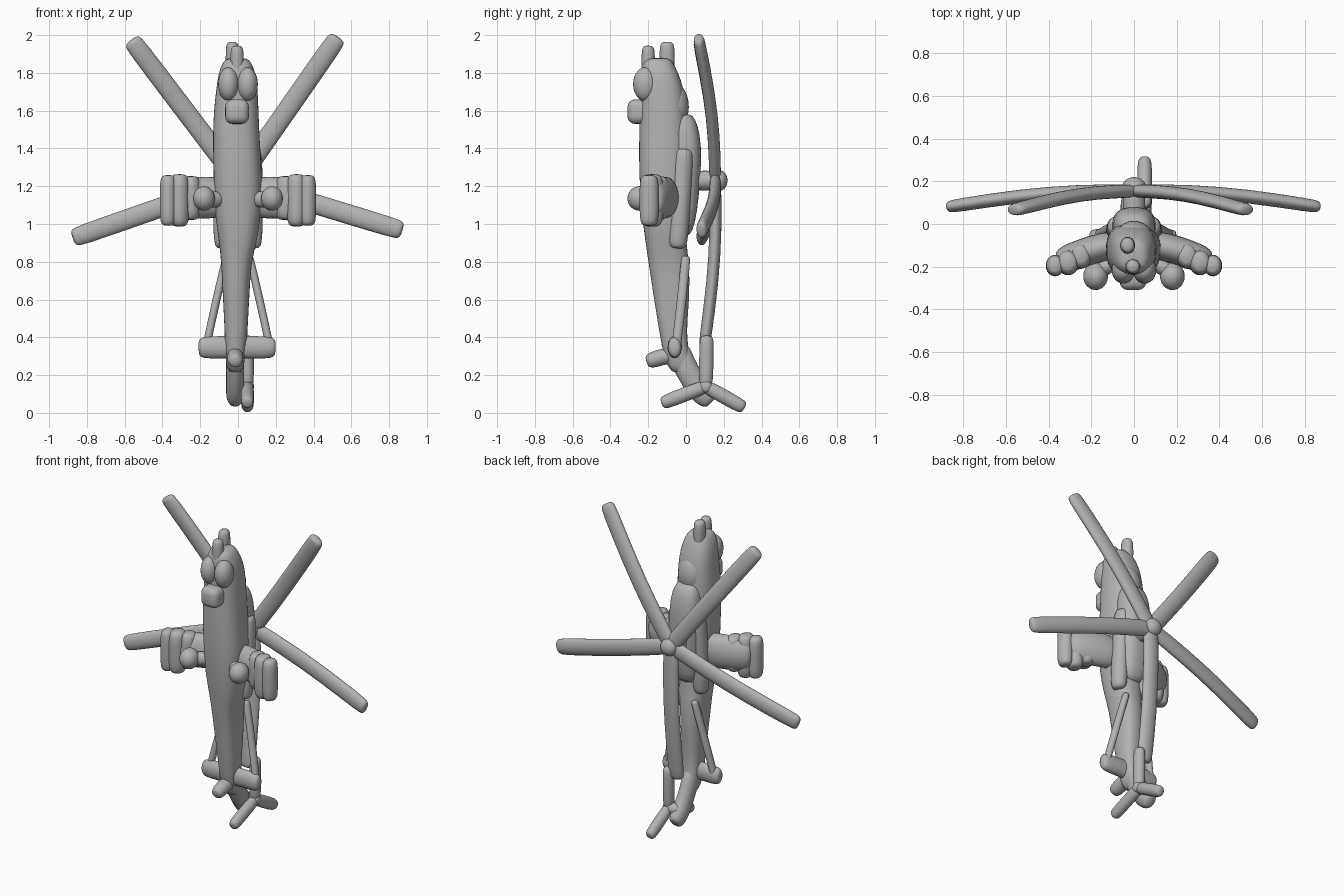
import bpy, bmesh, math
from mathutils import Vector

if "Cube" in bpy.data.objects:
    bpy.data.objects.remove(bpy.data.objects["Cube"])

grey = bpy.data.materials.new("plain grey")
grey.use_nodes = True
GREY = (0.45, 0.45, 0.45, 1)
grey.diffuse_color = GREY
grey.node_tree.nodes["Principled BSDF"].inputs["Base Color"].default_value = GREY


def finish(bm, name, levels=0):
    bmesh.ops.recalc_face_normals(bm, faces=bm.faces)
    mesh = bpy.data.meshes.new(name)
    bm.to_mesh(mesh)
    bm.free()
    mesh.materials.append(grey)
    for p in mesh.polygons:
        p.use_smooth = True
    ob = bpy.data.objects.new(name, mesh)
    bpy.context.collection.objects.link(ob)
    if levels:
        mod = ob.modifiers.new("Subdivision", 'SUBSURF')
        mod.levels = mod.render_levels = levels
    return ob


def bridge(bm, rings):
    for a, b in zip(rings, rings[1:]):
        n = len(a)
        for i in range(n):
            bm.faces.new((a[i], a[(i + 1) % n], b[(i + 1) % n], b[i]))
    bm.faces.new(rings[0])
    bm.faces.new(rings[-1])


def loft(name, sections, power=0.8, n=20):
    """Rounded rings along z: (z, centre x, half width, y min, y max)."""
    bm = bmesh.new()
    rings = []
    for z, cx, w, y0, y1 in sections:
        ring = []
        for i in range(n):
            t = math.tau * i / n
            c, s = math.cos(t), math.sin(t)
            x = cx + w * math.copysign(abs(c) ** power, c)
            y = (y0 + y1) / 2 + (y1 - y0) / 2 * math.copysign(abs(s) ** power, s)
            ring.append(bm.verts.new((x, y, z)))
        rings.append(ring)
    bridge(bm, rings)
    return finish(bm, name, 1)


def bar(name, path, wide, thick, flat=(0, 1, 0), n=12):
    """Round-ended bar along a path; thickness runs along the flat direction."""
    pts = [Vector(p) for p in path]
    stations = []
    d0, d1 = (pts[1] - pts[0]).normalized(), (pts[-1] - pts[-2]).normalized()
    r = min(wide, thick)
    for f, k in ((0, .55), (.3, .85)):
        stations.append((pts[0] + d0 * r * f, d0, k))
    for i in range(len(pts)):
        d = (pts[min(i + 1, len(pts) - 1)] - pts[max(i - 1, 0)]).normalized()
        shift = d0 * r if i == 0 else -d1 * r if i == len(pts) - 1 else Vector()
        stations.append((pts[i] + shift, d, 1))
    for f, k in ((.3, .85), (0, .55)):
        stations.append((pts[-1] - d1 * r * f, d1, k))
    bm = bmesh.new()
    rings = []
    for p, d, k in stations:
        side = d.cross(Vector(flat)).normalized()
        up = side.cross(d)
        rings.append([bm.verts.new(p + side * wide * k * math.cos(math.tau * i / n)
                                   + up * thick * k * math.sin(math.tau * i / n))
                      for i in range(n)])
    bridge(bm, rings)
    return finish(bm, name, 1)


def ball(name, loc, size):
    bm = bmesh.new()
    bmesh.ops.create_uvsphere(bm, u_segments=24, v_segments=14, radius=1)
    for v in bm.verts:
        v.co = Vector(loc) + v.co * Vector(size)
    return finish(bm, name)


def block(name, loc, size, bevel):
    bm = bmesh.new()
    bmesh.ops.create_cube(bm, size=2)
    for v in bm.verts:
        v.co = Vector(loc) + v.co * Vector(size)
    ob = finish(bm, name)
    mod = ob.modifiers.new("Bevel", 'BEVEL')
    mod.width, mod.segments = bevel, 4
    return ob


# Hull and tail boom, standing on the tail
loft("fuselage", [
    (0.20, -.015, .04, -.08, .05), (0.30, -.015, .055, -.12, .02),
    (0.42, -.01, .06, -.14, .0), (0.60, -.01, .07, -.17, .02),
    (0.80, -.01, .08, -.20, .02), (0.90, 0, .10, -.215, .0),
    (1.05, 0, .125, -.235, .0), (1.25, 0, .13, -.25, .01),
    (1.45, -.01, .125, -.25, .01), (1.60, -.01, .12, -.245, .0),
    (1.72, -.005, .11, -.24, -.01), (1.80, -.005, .10, -.24, -.04),
    (1.86, -.005, .075, -.23, -.07), (1.88, -.005, .05, -.2, -.09)])

# Engine housing and exhausts
loft("engine_housing", [
    (0.93, 0, .05, -.06, .02), (1.0, 0, .085, -.08, .05), (1.15, 0, .10, -.1, .07),
    (1.35, 0, .105, -.1, .085), (1.48, 0, .10, -.1, .075), (1.56, 0, .08, -.1, .05),
    (1.585, 0, .05, -.08, .02)])
ball("cabin_roof", (0, -.07, 1.62), (.09, .085, .13))
for s, side in ((-1, "right"), (1, "left")):
    bar(side + "_engine", [(.08 * s, -.045, .87), (.085 * s, -.03, 1.1), (.08 * s, -.01, 1.4)],
        .05, .055)
    ball(side + "_cheek", (.05 * s, -.215, 1.74), (.055, .065, .09))

    # Stub wing, pods and landing wheel
    bar(side + "_wing", [(.05 * s, -.09, 1.14), (.18 * s, -.115, 1.14), (.36 * s, -.18, 1.13)],
        .115, .07)
    for x, y, low, high, r in ((.25, -.15, 1.02, 1.255, .055), (.31, -.18, .985, 1.265, .055),
                               (.37, -.195, .99, 1.26, .046)):
        bar(side + "_pod", [(x * s, y, low), (x * s, y, 1.13), (x * s, y, high)], r, r * 1.15)
    ball(side + "_wheel", (.18 * s, -.245, 1.135), (.058, .065, .065))
    bar(side + "_wheel_leg", [(.08 * s, -.17, 1.13), (.18 * s, -.23, 1.13)], .045, .04)

    # Tail brace
    bar(side + "_tail_brace", [(.06 * s, .0, .83), (.11 * s, -.02, .62), (.175 * s, -.055, .32)],
        .022, .026)

# Nose details
bar("front_nose_probe", [(-.005, -.2, 1.78), (-.005, -.2, 1.945)], .037, .037)
bar("rear_nose_probe", [(-.03, -.1, 1.78), (-.03, -.1, 1.965)], .037, .042)
block("chin_turret", (-.005, -.25, 1.595), (.063, .06, .065), .04)

# Tail plane, tail wheel and fin
bar("tail_plane", [(-.21, -.06, .345), (0, -.06, .35), (.2, -.06, .345)], .062, .04)
bar("tail_wheel", [(-.015, -.05, .31), (-.015, -.13, .295), (-.015, -.21, .27)], .045, .045,
    (0, 0, 1))
bar("tail_fin", [(-.015, -.05, .36), (-.015, .0, .23), (-.015, .07, .12), (-.015, .14, .06)],
    .065, .05, (1, 0, 0))

# Main rotor
hub = Vector((0, .175, 1.23))
bar("rotor_mast", [(0, .0, 1.23), (0, .2, 1.23)], .055, .055, (0, 0, 1))
ball("rotor_hub", hub, (.055, .045, .055))
for x, y, z in ((.53, .065, 1.99), (-.565, .065, 1.975), (.87, .08, .965), (-.875, .08, .925),
                (.0, .095, .34)):
    tip = Vector((x, y, z))
    path = []
    for t in (0, .3, .6, 1):
        p = hub.lerp(tip, t)
        p.y += .1 * t * (1 - t)
        path.append(p - Vector((0, .02, 0)) * (1 - t))
    bar("rotor_blade", path, .055, .033)

# Tail rotor
center = (.05, .105, .14)
bar("tail_rotor_shaft", [(-.03, .105, .14), (.085, .105, .14)], .04, .04, (0, 0, 1))
for y, z in ((.11, .41), (-.13, .05), (.31, .025)):
    bar("tail_rotor_blade", [center, (.05, y, z)], .04, .036, (1, 0, 0))
